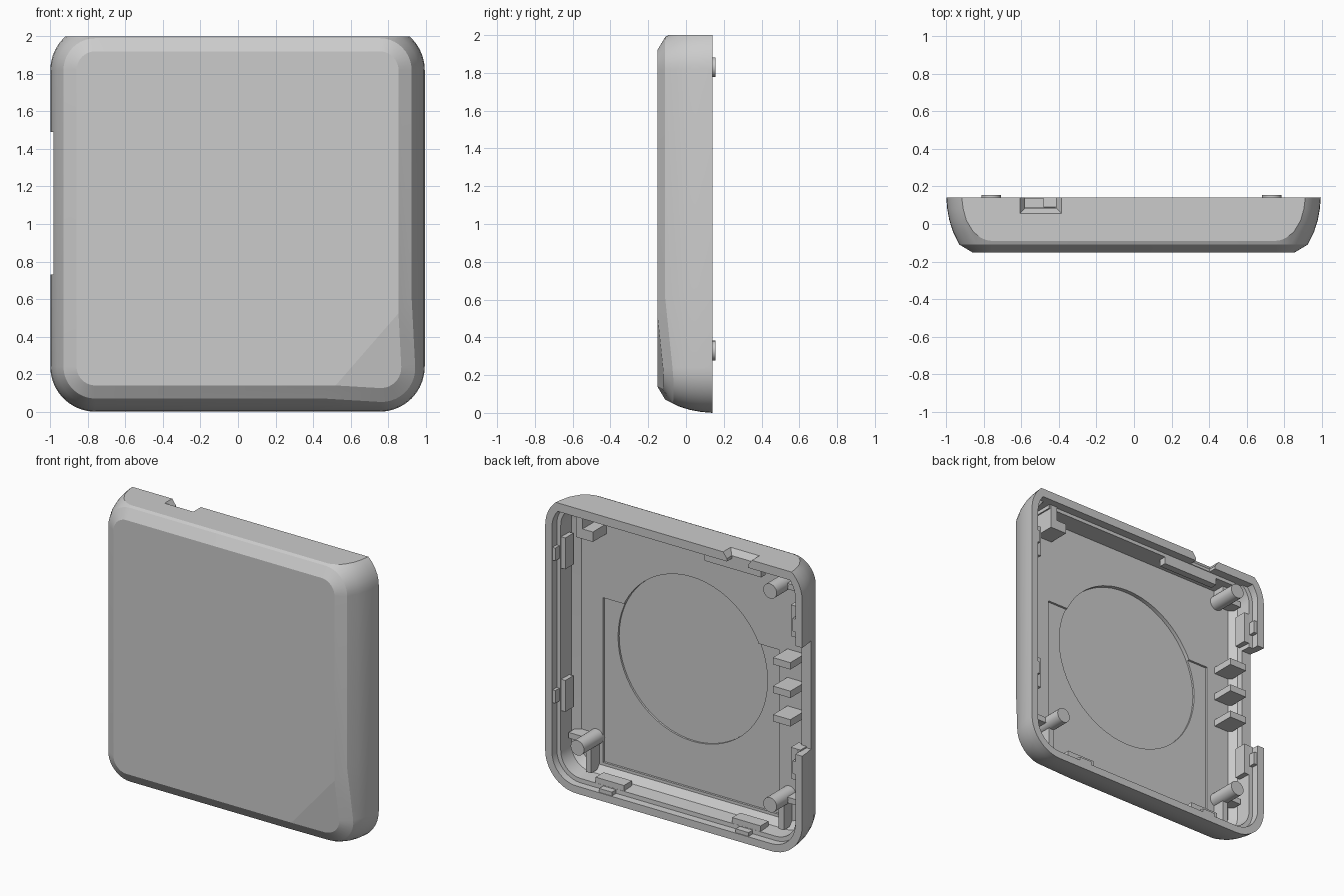
import bpy, bmesh, math
from mathutils import Vector

if "Cube" in bpy.data.objects:
    bpy.data.objects.remove(bpy.data.objects["Cube"])

grey = bpy.data.materials.new("plain grey")
grey.use_nodes = True
grey.diffuse_color = (0.6, 0.6, 0.6, 1)
grey.node_tree.nodes["Principled BSDF"].inputs["Base Color"].default_value = (0.6, 0.6, 0.6, 1)

FLOOR = -0.06


def make_object(name, bm):
    bmesh.ops.recalc_face_normals(bm, faces=bm.faces)
    mesh = bpy.data.meshes.new(name)
    bm.to_mesh(mesh)
    bm.free()
    mesh.materials.append(grey)
    obj = bpy.data.objects.new(name, mesh)
    bpy.context.collection.objects.link(obj)
    return obj


def box(name, x, y, z, taper=0):
    """Box from three (low, high) ranges; taper narrows the bottom in x and front."""
    bm = bmesh.new()
    bmesh.ops.create_cube(bm, size=1)
    for v in bm.verts:
        low = v.co.z < 0
        co = [r[0] + (r[1] - r[0]) * (c + 0.5) for r, c in zip((x, y, z), v.co)]
        if low:
            co[0] -= math.copysign(taper, v.co.x)
            co[1] += taper if v.co.y < 0 else 0
        v.co = co
    return make_object(name, bm)


def rod(name, x, z, radius, y0, y1, sides=24):
    """Cylinder along y."""
    bpy.ops.mesh.primitive_cylinder_add(vertices=sides, radius=radius, depth=y1 - y0,
                                        location=(x, (y0 + y1) / 2, z),
                                        rotation=(math.pi / 2, 0, 0))
    obj = bpy.context.object
    obj.name = name
    obj.data.materials.append(grey)
    return obj


def ring(inset, y):
    """Rounded rectangle outline at depth y."""
    r = 0.24 - inset
    pts = []
    for i, (cx, cz) in enumerate(((0.755, 1.82), (-0.76, 1.82), (-0.76, 0.24), (0.755, 0.24))):
        for s in range(11):
            a = math.radians(90 * i + 9 * s)
            pts.append((cx + r * math.cos(a), y, cz + r * math.sin(a)))
    return pts


def loft(profile, top):
    """Closed solid through the rings, cut flat at height top."""
    bm = bmesh.new()
    rings = [[bm.verts.new(p) for p in ring(i, y)] for y, i in profile]
    for a, b in zip(rings, rings[1:]):
        for k in range(len(a)):
            n = (k + 1) % len(a)
            bm.faces.new((a[k], a[n], b[n], b[k]))
    bm.faces.new(rings[0])
    bm.faces.new(rings[-1])
    bmesh.ops.bisect_plane(bm, geom=bm.verts[:] + bm.edges[:] + bm.faces[:],
                           plane_co=(0, 0, top), plane_no=(0, 0, 1), clear_outer=True)
    bmesh.ops.holes_fill(bm, edges=[e for e in bm.edges if e.is_boundary])
    return bm


def cut(target, cutter):
    cutter.hide_render = True
    mod = target.modifiers.new("cut", "BOOLEAN")
    mod.operation = "DIFFERENCE"
    mod.solver = "EXACT"
    mod.object = cutter
    bpy.context.view_layer.objects.active = target
    bpy.ops.object.modifier_apply(modifier=mod.name)
    bpy.data.objects.remove(cutter)


# Outer body with curved walls and a chamfered front
bm = loft([(0.14, 0), (0.08, 0.005), (0.02, 0.016), (-0.04, 0.035), (-0.11, 0.07), (-0.152, 0.14)], 2.0)

# Bent lower front corner
start = Vector((0.52, 0, 0.14))
normal = Vector((0.754, 0, -0.657))
bmesh.ops.bisect_plane(bm, geom=bm.verts[:] + bm.edges[:] + bm.faces[:],
                       plane_co=start, plane_no=normal)
for v in bm.verts:
    past = (v.co - start).dot(normal)
    if past > 0.001 and v.co.y < -0.1:
        slide = 0.16 * past
        out = Vector((max(v.co.x - 0.76, 0), 0, min(v.co.z - 0.24, 0)))
        v.co += out.normalized() * slide * 0.5
        v.co.y += slide
shell = make_object("shell", bm)

# Hollow inside with a stepped rim
cut(shell, make_object("cavity", loft(
    [(0.2, 0.05), (0.09, 0.055), (0.089, 0.085), (-0.02, 0.092), (FLOOR, 0.14)], 1.94)))

# Shallow floor recesses
cut(shell, box("floor_recess", (-0.68, 0.685), (FLOOR - 0.015, 0), (0.16, 1.315)))
cut(shell, rod("round_recess", 0, 1.065, 0.58, FLOOR - 0.028, 0, 64))

# Side opening and funnel-shaped top notch
cut(shell, box("side_opening", (-1.1, -0.86), (0.02, 0.2), (0.73, 1.49)))
cut(shell, box("top_notch_funnel", (-0.61, -0.385), (0.055, 0.2), (1.96, 2.002), 0.03))
cut(shell, box("top_notch_slot", (-0.58, -0.415), (0.085, 0.2), (1.9, 2.1)))

parts = [shell]

# Screw posts, each braced by webs to the walls
for x, z in ((-0.76, 0.33), (-0.76, 1.83), (0.735, 0.33)):
    parts.append(rod("post", x, z, 0.052, FLOOR - 0.02, 0.155))
    side = math.copysign(1, x)
    parts.append(box("post_web", sorted((x, side * 0.89)), (-0.08, 0.03), (z - 0.02, z + 0.02)))
    wall = 0.11 if z < 1 else 1.95
    parts.append(box("post_web", (x - 0.02, x + 0.02), (-0.08, 0.03), sorted((z, wall))))

# Corner bracket, ledge and rail under the top wall
parts.append(box("corner_bracket", (0.66, 0.79), (-0.08, 0.09), (1.77, 1.84)))
parts.append(box("bracket_web", (0.74, 0.79), (-0.08, 0.09), (1.8, 1.95)))
parts.append(box("top_ledge", (-0.8, 0.8), (-0.08, 0.08), (1.915, 1.95)))
parts.append(box("top_rail", (-0.64, -0.2), (0.03, 0.08), (1.865, 1.93)))

# Ribs beside the side opening
for z in (0.915, 1.115, 1.315):
    parts.append(box("side_rib", (-0.88, -0.745), (-0.08, 0.1), (z - 0.024, z + 0.024)))

# Snap clips with small lugs on both sides and the bottom
for side in (-1, 1):
    for z in (0.63, 1.63):
        parts.append(box("side_clip", sorted((side * 0.875, side * 0.95)), (0.0, 0.088), (z - 0.11, z + 0.11)))
        parts.append(box("side_lug", sorted((side * 0.92, side * 0.96)), (0.088, 0.135), (z - 0.045, z + 0.045)))
for x in (-0.53, 0.53):
    parts.append(box("bottom_clip", (x - 0.11, x + 0.11), (0.0, 0.088), (0.05, 0.125)))
    parts.append(box("bottom_lug", (x - 0.05, x + 0.05), (0.088, 0.135), (0.04, 0.08)))

# Smooth rounded walls, crisp edges
bpy.ops.object.select_all(action="DESELECT")
for p in parts:
    p.select_set(True)
bpy.context.view_layer.objects.active = shell
bpy.ops.object.shade_smooth_by_angle(angle=math.radians(25))

# Flat front panel and bent corner
for face in shell.data.polygons:
    if face.normal.y < -0.95:
        face.use_smooth = False
